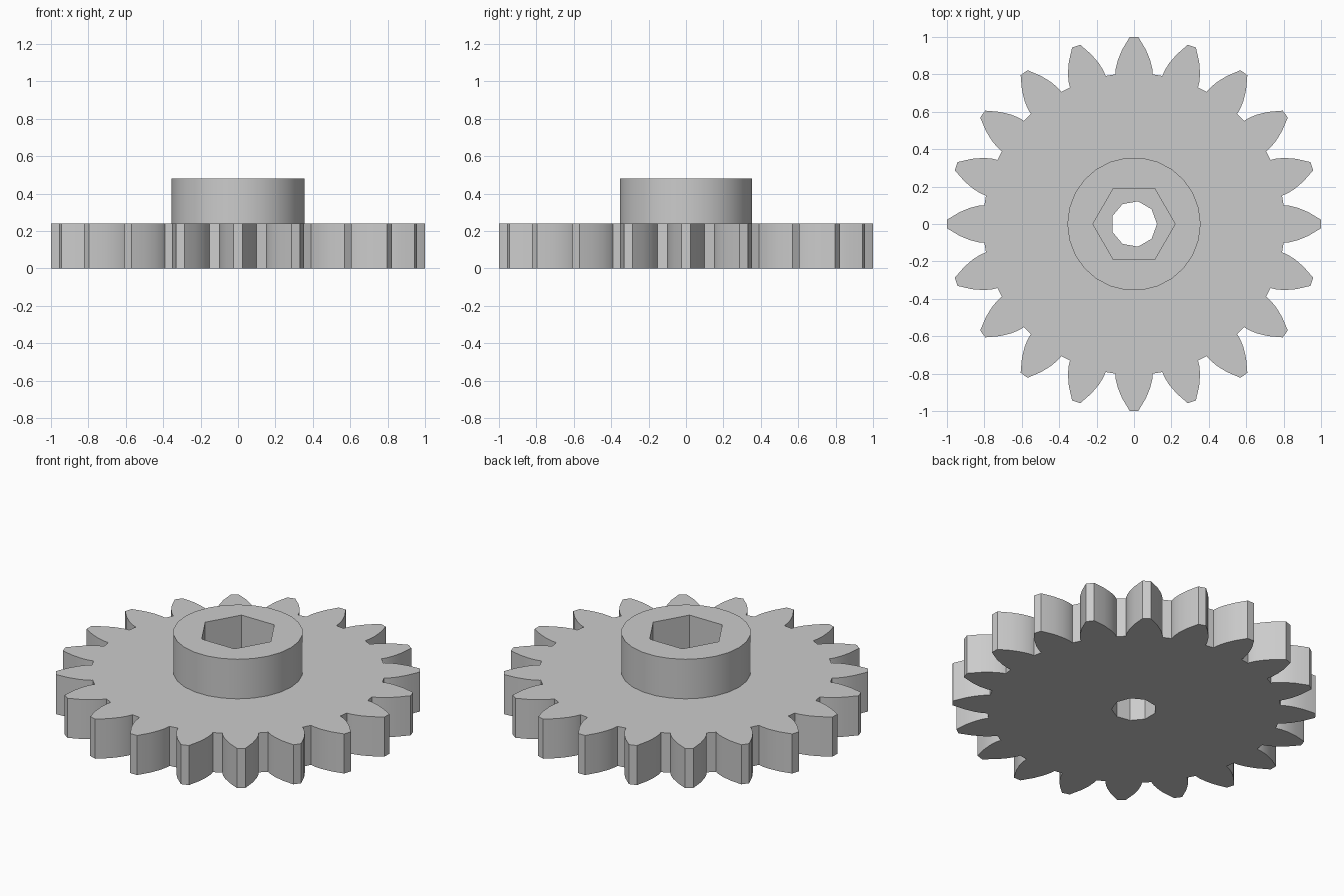
import bpy, bmesh
from math import sin, cos, pi, radians, sqrt, atan

cube = bpy.data.objects.get("Cube")
if cube:
    bpy.data.objects.remove(cube, do_unlink=True)

GEAR_TOP, HUB_TOP = 0.24, 0.48
TEETH, BASE_R = 20, 0.806
HALF_TOOTH = radians(7.1)
FLANK_STEPS = 5

grey = bpy.data.materials.new("plain grey")
grey.use_nodes = True
grey.diffuse_color = (0.6, 0.6, 0.6, 1)
grey.node_tree.nodes["Principled BSDF"].inputs["Base Color"].default_value = (0.6, 0.6, 0.6, 1)


def polygon(sides, radius):
    return [(radius * cos(2 * pi * i / sides), radius * sin(2 * pi * i / sides))
            for i in range(sides)]


def gear_outline():
    # Involute flanks rising from the base circle to a narrow flat tip
    roll_max = sqrt(1 / BASE_R ** 2 - 1)
    flank = []
    for i in range(FLANK_STEPS + 1):
        t = roll_max * i / FLANK_STEPS
        flank.append((BASE_R * sqrt(1 + t * t), HALF_TOOTH - (t - atan(t))))
    tooth = [(r, -a) for r, a in flank] + flank[::-1]
    return [(r * cos(a + 2 * pi * k / TEETH), r * sin(a + 2 * pi * k / TEETH))
            for k in range(TEETH) for r, a in tooth]


def holed_prism(name, outer, inner, z0, z1):
    bm = bmesh.new()
    caps = ([], [])
    for loop in (outer, inner):
        rings = [[bm.verts.new((x, y, z)) for x, y in loop] for z in (z0, z1)]
        low, high = rings
        for i in range(len(loop)):
            j = (i + 1) % len(loop)
            bm.faces.new((low[i], low[j], high[j], high[i]))
        for ring, cap in zip(rings, caps):
            cap.extend(bm.edges.get((ring[i - 1], ring[i])) for i in range(len(ring)))
    for cap in caps:
        bmesh.ops.triangle_fill(bm, edges=cap, use_beauty=True)
    bmesh.ops.recalc_face_normals(bm, faces=bm.faces)
    mesh = bpy.data.meshes.new(name)
    bm.to_mesh(mesh)
    bm.free()
    mesh.materials.append(grey)
    obj = bpy.data.objects.new(name, mesh)
    bpy.context.collection.objects.link(obj)
    bpy.ops.object.select_all(action='DESELECT')
    obj.select_set(True)
    bpy.context.view_layer.objects.active = obj
    bpy.ops.object.shade_smooth_by_angle(angle=radians(25))
    return obj


# Toothed wheel with a nine-sided bore
holed_prism("gear_wheel", gear_outline(), polygon(9, 0.123), 0, GEAR_TOP)

# Raised hub with a hexagonal nut pocket
holed_prism("hub", polygon(26, 0.356), polygon(6, 0.22), GEAR_TOP, HUB_TOP)
